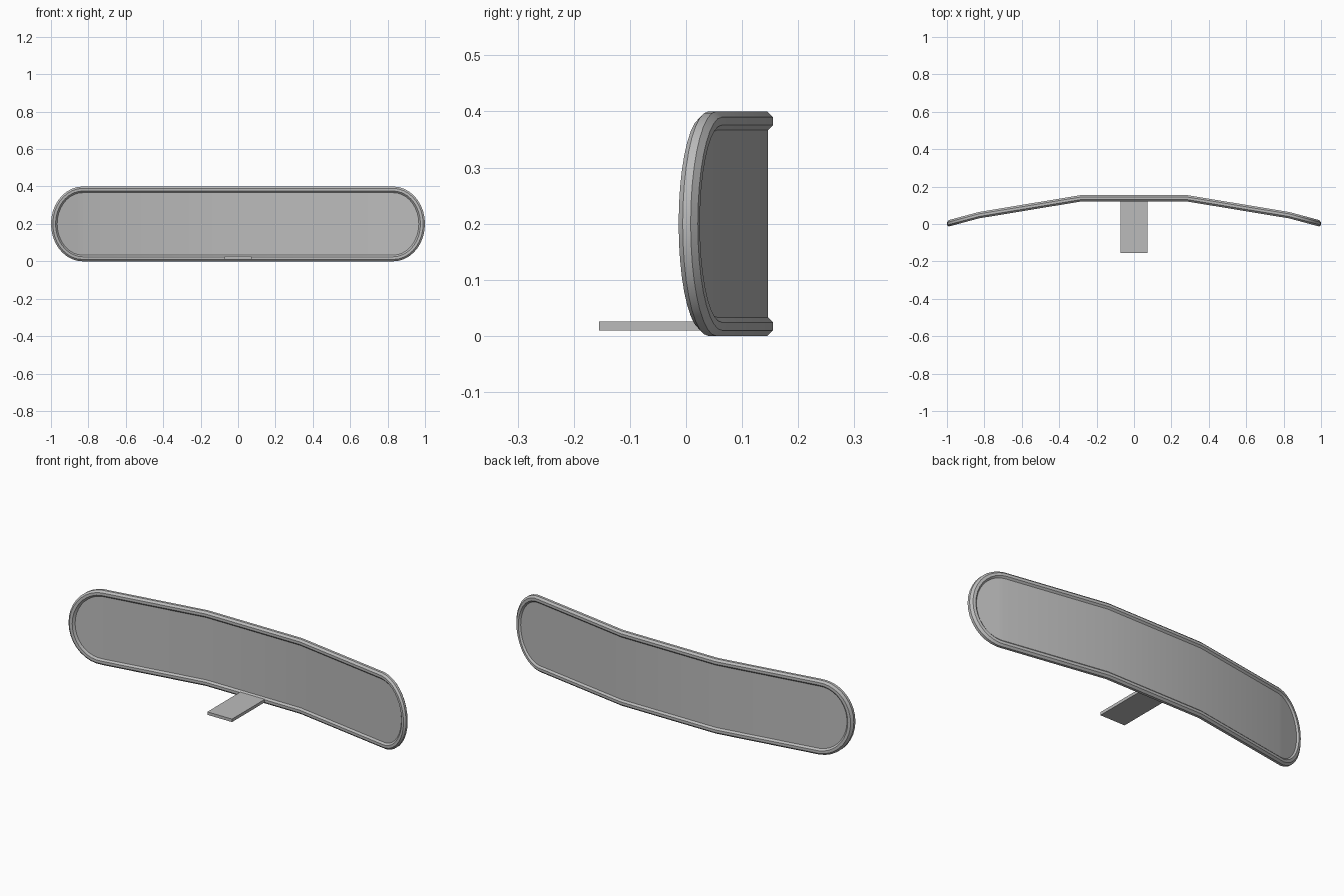
import bpy, bmesh, math

cube = bpy.data.objects.get("Cube")
if cube:
    bpy.data.objects.remove(cube)

BEND_X, END_X = 0.28, 0.83      # where the panel folds, where the round ends start
HALF_H, MID_Z = 0.2, 0.2
RIM_R, RIM_IN = 0.0185, 0.0171  # rim tube radius, inset of the tube centre
STEPS = 9                       # segments per quarter of a round end

grey = bpy.data.materials.new("satin grey")
grey.use_nodes = True
colour = (0.5, 0.5, 0.5, 1)
grey.diffuse_color = colour
grey.node_tree.nodes["Principled BSDF"].inputs["Base Color"].default_value = colour


def depth(x):
    """Depth of the folded centre surface at a given x."""
    x = abs(x)
    if x <= BEND_X:
        return 0.138
    if x <= END_X:
        return 0.138 - 0.091 * (x - BEND_X) / (END_X - BEND_X)
    return 0.047 - 0.27 * (x - END_X)


def upper_outline(inset):
    """Upper half of the rounded outline, from the -x tip to the +x tip."""
    a, b = 1 - END_X - inset, HALF_H - inset
    half = [(BEND_X, b)]
    for i in range(STEPS + 1):
        t = math.pi / 2 * i / STEPS
        half.append((END_X + a * math.sin(t), b * math.cos(t)))
    return [(-x, z) for x, z in reversed(half)] + half


def finish(name, bm):
    bmesh.ops.recalc_face_normals(bm, faces=bm.faces)
    mesh = bpy.data.meshes.new(name)
    bm.to_mesh(mesh)
    bm.free()
    mesh.materials.append(grey)
    obj = bpy.data.objects.new(name, mesh)
    bpy.context.collection.objects.link(obj)
    bpy.ops.object.select_all(action="DESELECT")
    obj.select_set(True)
    bpy.context.view_layer.objects.active = obj
    bpy.ops.object.shade_smooth_by_angle(angle=math.radians(30))
    return obj


# Folded panel: front and back skins, edges buried in the rim
bm = bmesh.new()
outline = upper_outline(RIM_IN)
for side in (-0.008, 0.008):
    columns = []
    for x, z in outline:
        y = depth(x) + side
        top = bm.verts.new((x, y, MID_Z + z))
        tip = abs(z) < 1e-6
        columns.append((top, top if tip else bm.verts.new((x, y, MID_Z - z))))
    for (t0, b0), (t1, b1) in zip(columns, columns[1:]):
        corners = list(dict.fromkeys((t0, b0, b1, t1)))
        bm.faces.new(corners)
bmesh.ops.recalc_face_normals(bm, faces=bm.faces)
border = [e for e in bm.edges if e.is_boundary]
bmesh.ops.bridge_loops(bm, edges=border)
finish("panel", bm)

# Octagonal rim tube swept round the outline
bm = bmesh.new()
rings = []
for k in range(8):
    angle = math.radians(22.5 + 45 * k)
    out, back = RIM_R * math.cos(angle), RIM_R * math.sin(angle)
    upper = upper_outline(RIM_IN - out)
    loop = upper + [(x, -z) for x, z in reversed(upper[1:-1])]
    rings.append([bm.verts.new((x, depth(x) + back, MID_Z + z)) for x, z in loop])
for k in range(8):
    r0, r1 = rings[k], rings[(k + 1) % 8]
    for i in range(len(r0)):
        j = (i + 1) % len(r0)
        bm.faces.new((r0[i], r0[j], r1[j], r1[i]))
finish("rim", bm)

# Flat mounting tab reaching forward from the bottom edge
bm = bmesh.new()
bmesh.ops.create_cube(bm, size=1)
for v in bm.verts:
    v.co.x *= 0.146
    v.co.y = -0.155 if v.co.y < 0 else 0.135
    v.co.z = 0.01 if v.co.z < 0 else 0.026
finish("mounting_tab", bm)
